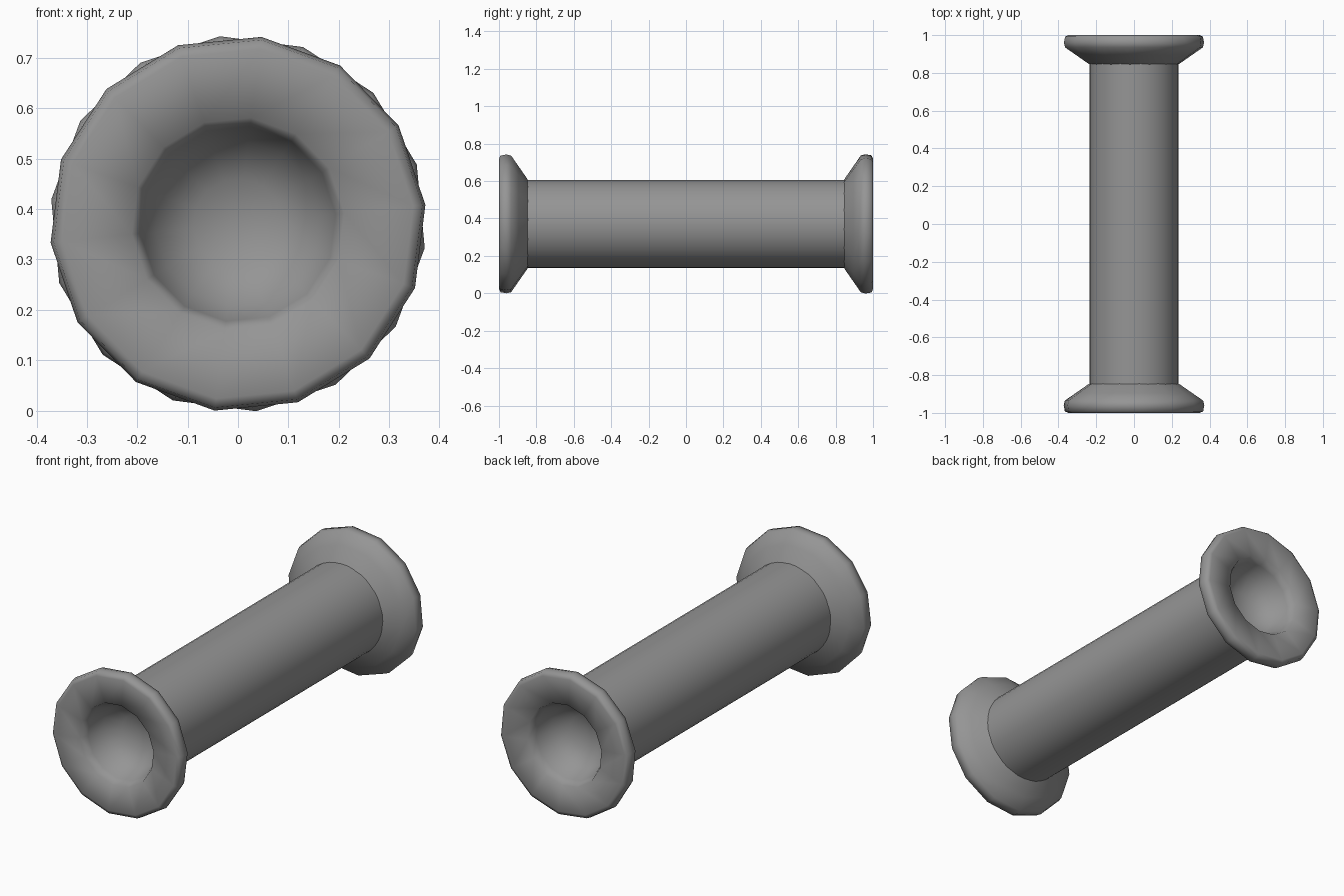
import bpy, bmesh, math

cube = bpy.data.objects.get("Cube")
if cube:
    bpy.data.objects.remove(cube, do_unlink=True)

CENTRE_Z = 0.371

grey = bpy.data.materials.new("matte grey")
grey.use_nodes = True
colour = (0.3, 0.3, 0.3, 1)
grey.diffuse_color = colour
grey.node_tree.nodes["Principled BSDF"].inputs["Base Color"].default_value = colour


def lathe(name, profile, sides, turn=0.0, angle=50):
    """Revolve (radius, y) points around the long axis."""
    bm = bmesh.new()
    rings = []
    for r, y in profile:
        if r == 0:
            rings.append([bm.verts.new((0, y, CENTRE_Z))] * sides)
            continue
        angles = [turn + math.tau * i / sides for i in range(sides)]
        rings.append([bm.verts.new((r * math.cos(a), y, CENTRE_Z + r * math.sin(a)))
                      for a in angles])
    for a, b in zip(rings, rings[1:]):
        for i in range(sides):
            j = (i + 1) % sides
            bm.faces.new(list(dict.fromkeys((a[i], a[j], b[j], b[i]))))
    bmesh.ops.recalc_face_normals(bm, faces=bm.faces)
    mesh = bpy.data.meshes.new(name)
    bm.to_mesh(mesh)
    bm.free()
    mesh.materials.append(grey)
    obj = bpy.data.objects.new(name, mesh)
    bpy.context.collection.objects.link(obj)
    bpy.ops.object.select_all(action="DESELECT")
    obj.select_set(True)
    bpy.context.view_layer.objects.active = obj
    bpy.ops.object.shade_smooth_by_angle(angle=math.radians(angle))
    return obj


# Central barrel, its ends hidden inside the flanges
lathe("barrel", [(0.236, -0.86), (0.236, 0.86)], 40)

# Flared flanges with a rounded rim and a bowl-shaped recess
flange = [(0.225, 0.84), (0.245, 0.85), (0.31, 0.895), (0.368, 0.935),
          (0.374, 0.96), (0.368, 0.992), (0.35, 1.0), (0.212, 0.992),
          (0.195, 0.95), (0.165, 0.87), (0.09, 0.82), (0, 0.81)]
for name, side, turn in (("front_flange", -1, 0.1), ("back_flange", 1, 0.32)):
    lathe(name, [(r, side * y) for r, y in flange], 14, turn, 75)
